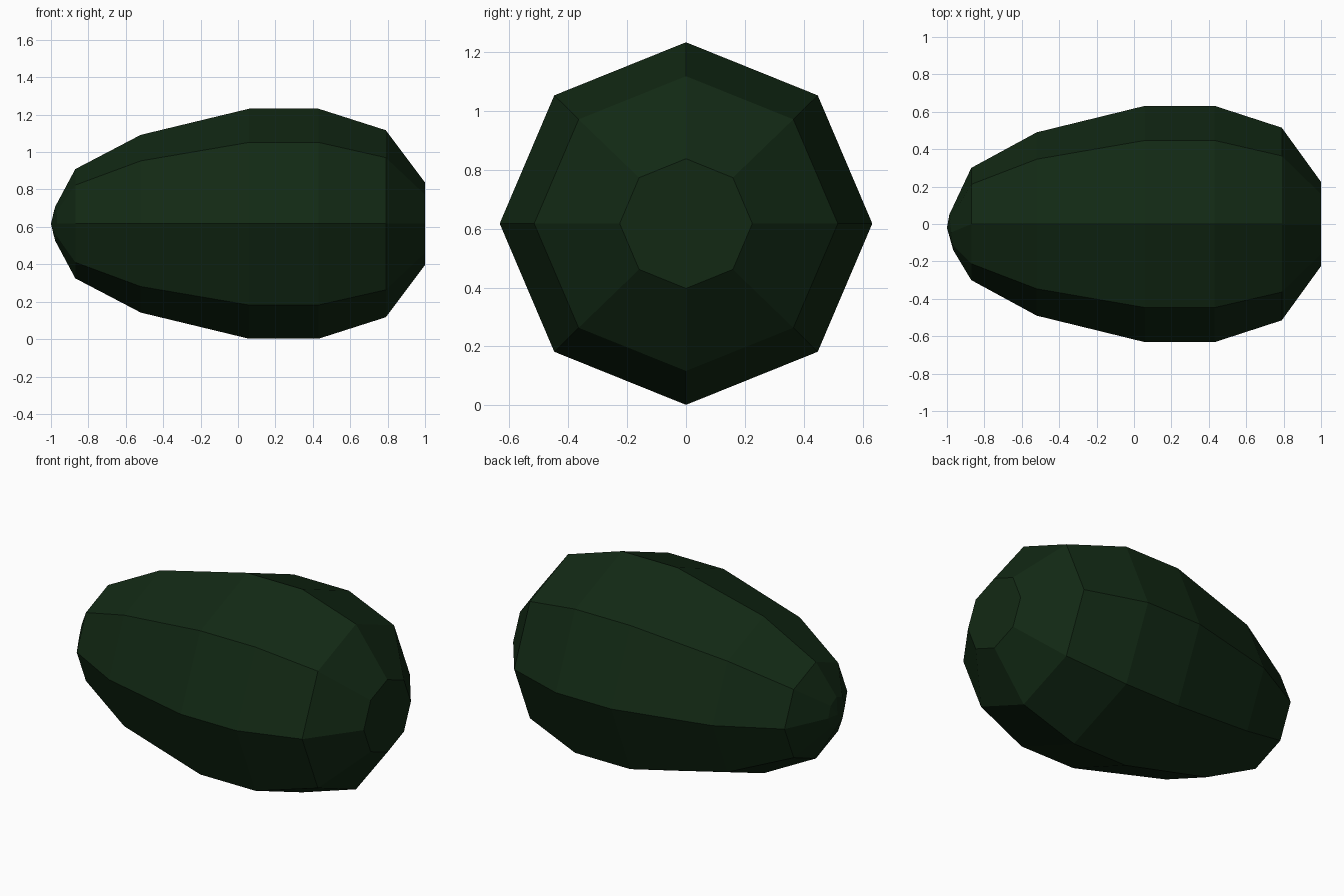
import bpy, bmesh, math

if "Cube" in bpy.data.objects:
    bpy.data.objects.remove(bpy.data.objects["Cube"])

SIDES = 8
MID_Z = 0.617

green = bpy.data.materials.new("dark green")
green.diffuse_color = (0.006, 0.022, 0.007, 1)
green.use_nodes = True
green.node_tree.nodes["Principled BSDF"].inputs["Base Color"].default_value = green.diffuse_color

# Cross-sections along x: (x, centre y, y radius, z radius, x tilt per unit y)
SECTIONS = [
    (1.00, 0.0, 0.225, 0.220, 0),
    (0.79, 0.0, 0.515, 0.500, 0),
    (0.43, 0.0, 0.632, 0.615, 0),
    (0.06, 0.0, 0.632, 0.615, 0),
    (-0.52, 0.0, 0.490, 0.475, 0),
    (-0.87, 0.0, 0.300, 0.292, 0),
    (-0.977, -0.045, 0.095, 0.092, -0.11),  # slightly skewed tip
]

bm = bmesh.new()
rings = []
for x, cy, ry, rz, tilt in SECTIONS:
    ring = []
    for i in range(SIDES):
        a = 2 * math.pi * i / SIDES
        dy = ry * math.cos(a)
        ring.append(bm.verts.new((x + tilt * dy, cy + dy, MID_Z + rz * math.sin(a))))
    rings.append(ring)

# Skin between neighbouring sections
for a, b in zip(rings, rings[1:]):
    for i in range(SIDES):
        j = (i + 1) % SIDES
        bm.faces.new((a[i], a[j], b[j], b[i]))

# Flat blunt end and low pointed tip
bm.faces.new(rings[0])
tip = bm.verts.new((-1.0, -0.02, MID_Z))
for i in range(SIDES):
    bm.faces.new((rings[-1][i], rings[-1][(i + 1) % SIDES], tip))

bmesh.ops.recalc_face_normals(bm, faces=bm.faces)
mesh = bpy.data.meshes.new("faceted_body")
bm.to_mesh(mesh)
bm.free()
mesh.materials.append(green)
body = bpy.data.objects.new("faceted_body", mesh)
bpy.context.collection.objects.link(body)
